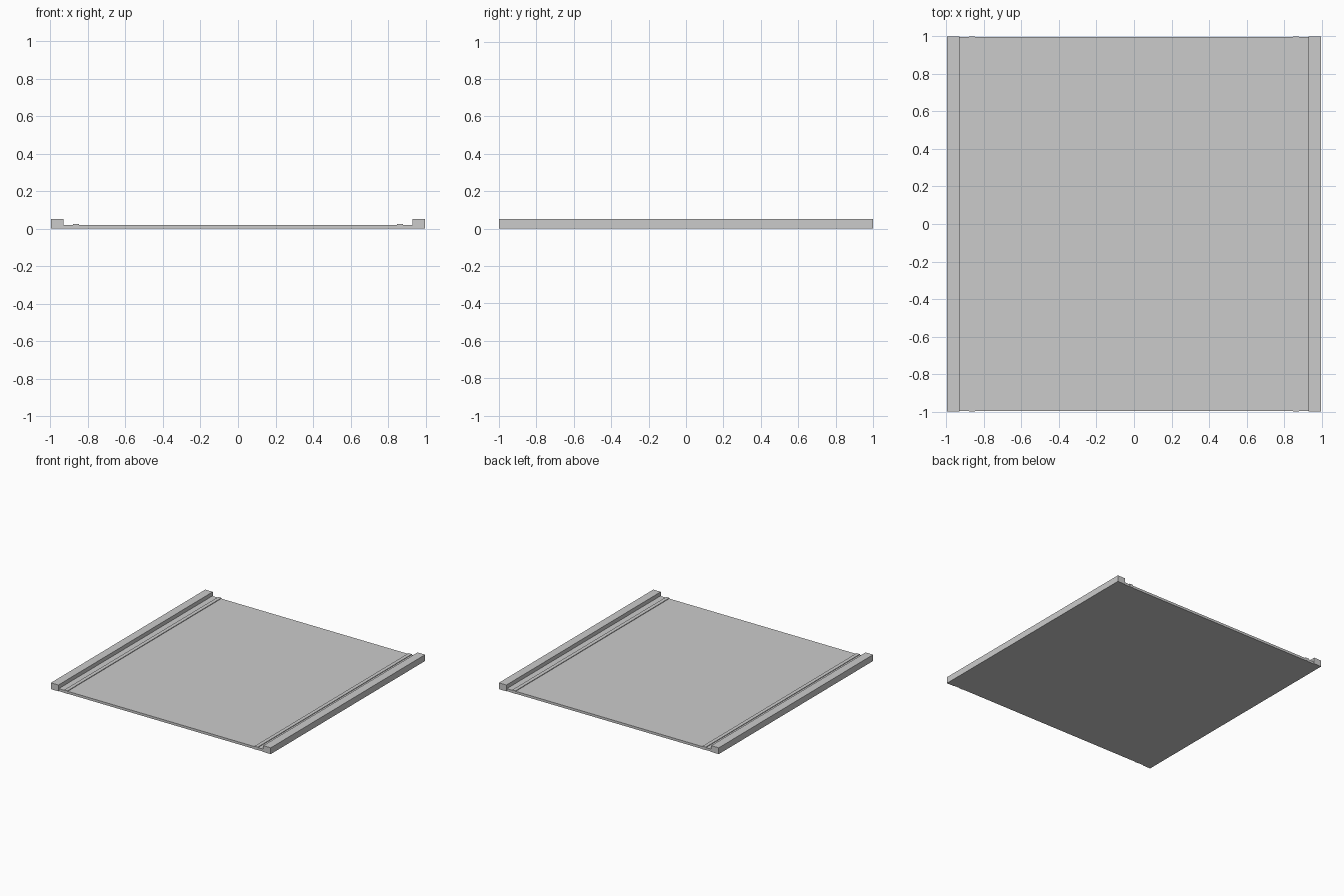
import bpy

if "Cube" in bpy.data.objects:
    bpy.data.objects.remove(bpy.data.objects["Cube"])


def box(name, x0, x1, half_y, z1):
    """Flat-shaded block standing on z = 0."""
    bpy.ops.mesh.primitive_cube_add(size=1, location=((x0 + x1) / 2, 0, z1 / 2))
    ob = bpy.context.object
    ob.name = name
    ob.scale = (x1 - x0, 2 * half_y, z1)
    bpy.ops.object.transform_apply(location=True, rotation=False, scale=True)
    return ob


def mirror_x(ob):
    ob.modifiers.new("mirror", 'MIRROR').use_axis[0] = True


# Road slab between the curbs
box("road_slab", -0.929, 0.929, 0.995, 0.02)

# Raised curbs along both sides
mirror_x(box("curb", 0.929, 0.997, 1.0, 0.052))

# Thin raised edge lines beside the curbs
mirror_x(box("edge_line", 0.848, 0.878, 0.998, 0.025))
